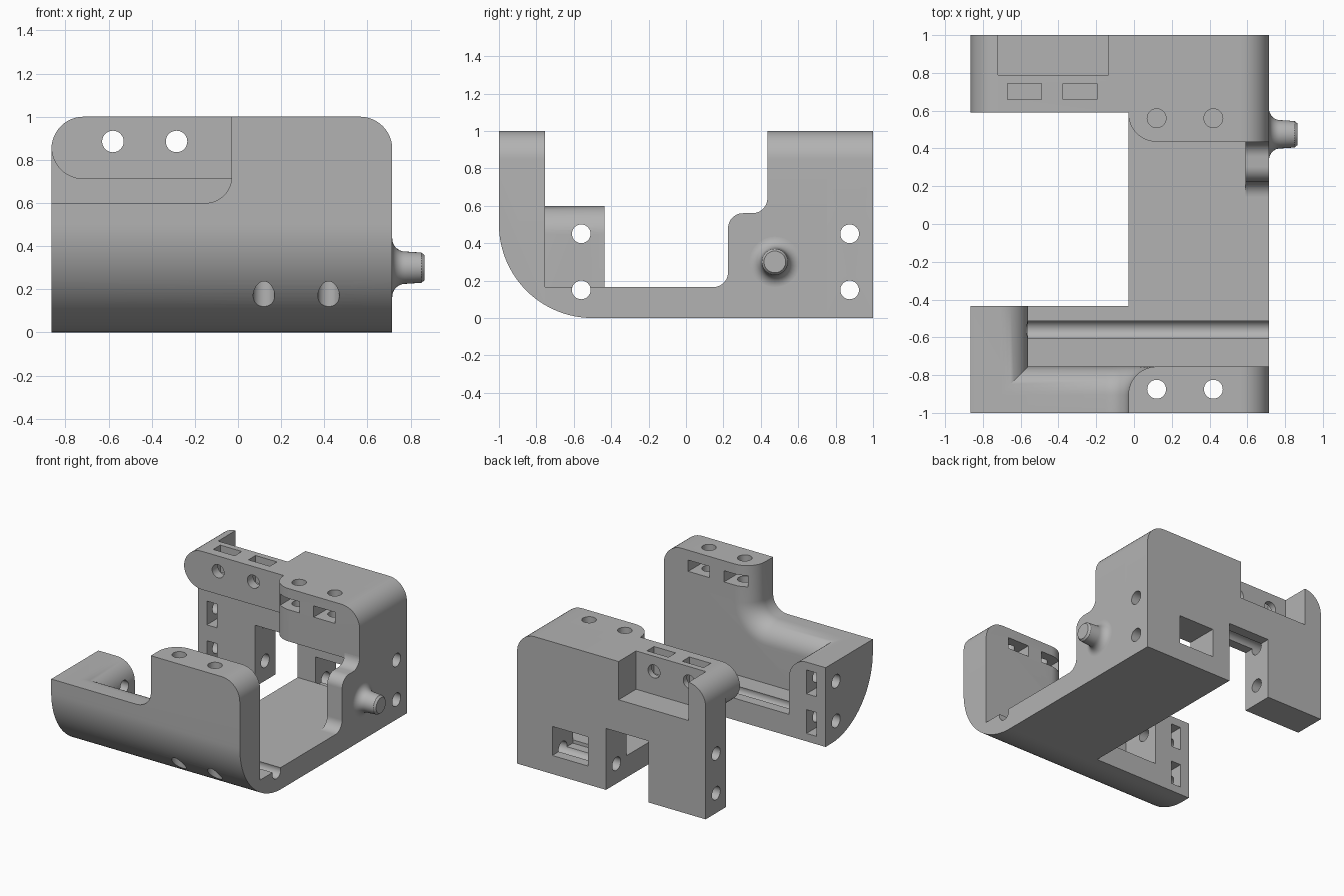
import bpy, bmesh, math
from mathutils import Vector, Matrix

default = bpy.data.objects.get("Cube")
if default:
    bpy.data.objects.remove(default, do_unlink=True)

grey = bpy.data.materials.new("plain grey")
grey.use_nodes = True
COLOUR = (0.45, 0.45, 0.45, 1)
grey.diffuse_color = COLOUR
grey.node_tree.nodes["Principled BSDF"].inputs["Base Color"].default_value = COLOUR

LEFT, RIGHT, STEP = -0.865, 0.715, -0.03   # main x stations
FRONT_IN, BACK_IN = -0.755, 0.755          # inner faces of the two walls
R = 0.15                                   # common corner radius
AXES = {"x": (1, 2, 0), "y": (0, 2, 1), "z": (0, 1, 2)}


def arc(cx, cy, r, start, end, n=12):
    """Points on a circle, angles in degrees."""
    angles = [math.radians(start + (end - start) * i / n) for i in range(n + 1)]
    return [(cx + r * math.cos(a), cy + r * math.sin(a)) for a in angles]


def make_object(name, bm):
    bmesh.ops.recalc_face_normals(bm, faces=bm.faces)
    mesh = bpy.data.meshes.new(name)
    bm.to_mesh(mesh)
    bm.free()
    mesh.materials.append(grey)
    ob = bpy.data.objects.new(name, mesh)
    bpy.context.collection.objects.link(ob)
    return ob


def extrude(name, points, axis, low, high):
    """Prism of a flat profile along an axis."""
    u, v, w = AXES[axis]
    bm = bmesh.new()
    verts = []
    for p in points:
        co = [0, 0, 0]
        co[u], co[v], co[w] = p[0], p[1], low
        verts.append(bm.verts.new(co))
    face = bm.faces.new(verts)
    top = bmesh.ops.extrude_face_region(bm, geom=[face])["geom"]
    shift = Vector((0, 0, 0))
    shift[w] = high - low
    bmesh.ops.translate(bm, vec=shift, verts=[g for g in top if isinstance(g, bmesh.types.BMVert)])
    return make_object(name, bm)


def box(x0, x1, y0, y1, z0, z1):
    return extrude("cutter", [(x0, y0), (x1, y0), (x1, y1), (x0, y1)], "z", z0, z1)


def rod(axis, a, b, low, high, r=0.05):
    return extrude("cutter", arc(a, b, r, 0, 360 - 11.25, 31), axis, low, high)


def boolean(parts, cutter, operation="DIFFERENCE"):
    for part in parts:
        mod = part.modifiers.new("cut", "BOOLEAN")
        mod.operation, mod.solver, mod.object = operation, "EXACT", cutter
        bpy.context.view_layer.objects.active = part
        bpy.ops.object.modifier_apply(modifier=mod.name)
    bpy.data.objects.remove(cutter, do_unlink=True)


def round_edges(ob, rule, radius):
    """Round the edges whose two ends both satisfy the rule."""
    bm = bmesh.new()
    bm.from_mesh(ob.data)
    edges = [e for e in bm.edges if rule(*(v.co for v in e.verts))
             and len(e.link_faces) == 2 and e.calc_face_angle() > 0.5]
    bmesh.ops.bevel(bm, geom=edges, offset=radius, offset_type="OFFSET",
                    segments=12, profile=0.5, affect="EDGES")
    bm.to_mesh(ob.data)
    bm.free()


def near(a, b):
    return abs(a - b) < 0.002


# Front wall with its corner leg
front_wall = extrude("front_wall", [
    (LEFT, -1), (RIGHT, -1), (RIGHT, FRONT_IN), (-0.56, FRONT_IN),
    (-0.56, -0.435), (LEFT, -0.435)], "z", -0.1, 1.1)
boolean([front_wall], extrude(
    "cutter", [(LEFT - 0.1, 0), (RIGHT, 0)] + arc(RIGHT - R, 1 - R, R, 0, 90)
    + [(STEP, 1)] + arc(STEP - 0.12, 0.72, 0.12, 0, -90)
    + [(LEFT - 0.1, 0.6)], "y", -1.1, 0), "INTERSECT")


def inner_rim(a, b):
    along_wall = all(near(p.y, FRONT_IN) and -0.562 < p.x < STEP + 0.002 and p.z > 0.59 for p in (a, b))
    along_leg = all(near(p.x, -0.56) and near(p.z, 0.6) for p in (a, b))
    return along_wall or along_leg


round_edges(front_wall, inner_rim, R)

# Floor
floor_plate = extrude("floor_plate", [
    (-0.56, FRONT_IN), (RIGHT, FRONT_IN), (RIGHT, BACK_IN), (STEP, BACK_IN),
    (STEP, -0.435), (-0.56, -0.435)], "z", 0, 0.165)

# Large round along the lower front
for part in (front_wall, floor_plate):
    boolean([part], extrude("cutter", arc(-0.5, 0.5, 0.5, 180, 270, 32)
            + [(1.2, 0), (1.2, 1.2), (-1, 1.2)], "x", -1.2, 1.2), "INTERSECT")

# Stepped side wall
side_wall = extrude(
    "side_wall", arc(0.145, 0.245, 0.08, -90, 0) + arc(0.305, 0.48, 0.08, 180, 90)
    + arc(0.355, 0.64, 0.08, -90, 0) + [(0.435, 0.6), (BACK_IN, 0.6), (BACK_IN, 0.165)],
    "x", 0.59, RIGHT)

# Back wall with its leg and gap
back_wall = extrude(
    "back_wall", [(LEFT, 0), (-0.385, 0), (-0.385, 0.465), (STEP, 0.465), (STEP, 0), (RIGHT, 0)]
    + arc(RIGHT - R, 1 - R, R, 0, 90) + arc(LEFT + R, 1 - R, R, 90, 180), "y", BACK_IN, 1)
boolean([back_wall], box(-0.72, -0.135, 0.79, 1.1, 0.71, 1.1))
boolean([back_wall], box(0.12, 0.42, 0.7, 1.1, 0.14, 0.36))

# Bar and block carried by the back wall
top_bar = extrude(
    "top_bar", [(STEP, 0.71), (STEP, 1)]
    + arc(LEFT + R, 1 - R, R, 90, 180) + arc(LEFT + R, 0.71 + R, R, 180, 270)[1:],
    "y", 0.59, BACK_IN)
upper_block = extrude(
    "upper_block", [(STEP, 0.6), (RIGHT, 0.6)] + arc(RIGHT - R, 1 - R, R, 0, 90) + [(STEP, 1)],
    "y", 0.435, BACK_IN)
round_edges(upper_block, lambda a, b: all(near(p.x, STEP) and near(p.y, 0.435) for p in (a, b)), R)

# Upright screw holes with nut slots
for x in (0.12, 0.42):
    for part, y, face, deep in ((front_wall, -0.875, -0.7, -0.965), (upper_block, 0.56, 0.4, 0.65)):
        boolean([part], rod("z", x, y, -0.1, 1.1))
        boolean([part], box(x - 0.09, x + 0.09, min(face, deep), max(face, deep), 0.84, 0.925))

# Screw holes through the bar
for x in (-0.58, -0.285):
    boolean([top_bar, back_wall], rod("y", x, 0.885, 0.5, 1.1))
    boolean([top_bar], box(x - 0.09, x + 0.09, 0.66, 0.745, 0.795, 1.1))

# Sideways screw holes with nut slots in both legs
for z in (0.15, 0.45):
    boolean([front_wall, floor_plate], rod("x", -0.56, z, -1, 1))
    boolean([front_wall], box(-0.79, -0.705, -0.655, -0.4, z - 0.09, z + 0.09))
    boolean([back_wall], rod("x", 0.875, z, -1, 1))
    boolean([back_wall], box(-0.79, -0.705, 0.7, 0.965, z - 0.09, z + 0.09))

# Side peg with a flared root
bm = bmesh.new()
profile = [(0, 0.14)] + [(0.06 - c, 0.135 - s) for c, s in arc(0, 0, 0.06, 0, 90, 8)]
profile += [(0.135, 0.07), (0.15, 0.058)]
rings = []
for x, r in profile:
    ring = bmesh.ops.create_circle(bm, segments=32, radius=r, matrix=Matrix.Translation((0, 0, x)))
    rings.append(ring["verts"])
for low, high in zip(rings, rings[1:]):
    for i in range(32):
        j = (i + 1) % 32
        bm.faces.new((low[i], low[j], high[j], high[i]))
bm.faces.new(rings[-1])
bm.faces.new(rings[0][::-1])
peg = make_object("side_peg", bm)
peg.matrix_world = Matrix.Translation((RIGHT, 0.475, 0.3)) @ Matrix.Rotation(math.pi / 2, 4, "Y")

# Smooth curved faces, keep edges sharp
for ob in (front_wall, floor_plate, side_wall, back_wall, top_bar, upper_block, peg):
    bpy.ops.object.select_all(action="DESELECT")
    ob.select_set(True)
    bpy.context.view_layer.objects.active = ob
    bpy.ops.object.shade_smooth_by_angle(angle=math.radians(30))
